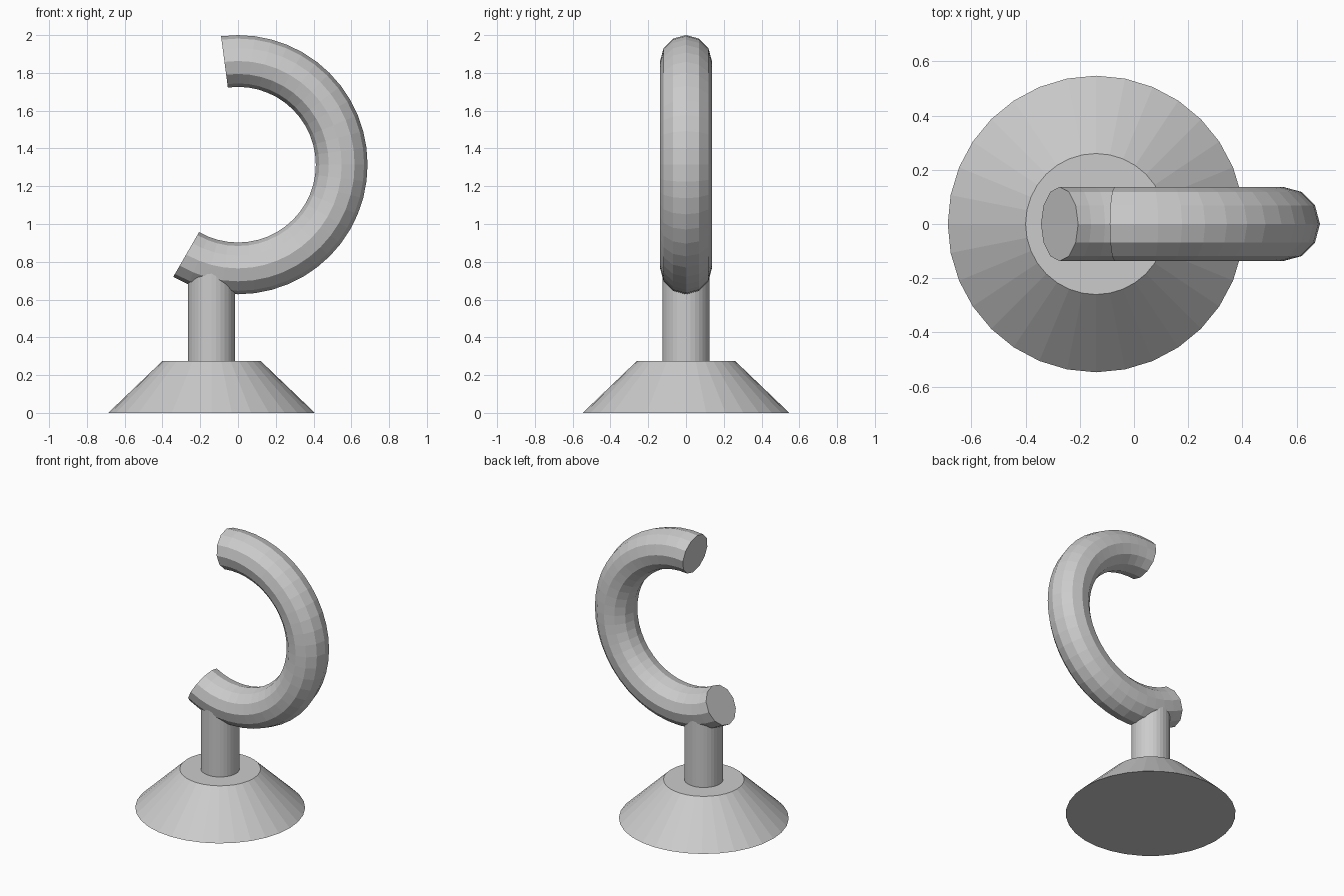
import bpy, bmesh
from math import radians, cos, sin, pi

cube = bpy.data.objects.get("Cube")
if cube:
    bpy.data.objects.remove(cube, do_unlink=True)

grey = bpy.data.materials.new("plain grey")
grey.use_nodes = True
colour = (0.6, 0.6, 0.6, 1)
grey.diffuse_color = colour
grey.node_tree.nodes["Principled BSDF"].inputs["Base Color"].default_value = colour

STAND_X = -0.14


def add_object(name, bm):
    bmesh.ops.recalc_face_normals(bm, faces=bm.faces)
    mesh = bpy.data.meshes.new(name)
    bm.to_mesh(mesh)
    bm.free()
    mesh.materials.append(grey)
    obj = bpy.data.objects.new(name, mesh)
    bpy.context.collection.objects.link(obj)
    return obj


def add_frustum(name, r_low, r_high, z_low, z_high, sides=32):
    bm = bmesh.new()
    bmesh.ops.create_cone(bm, cap_ends=True, segments=sides, radius1=r_low,
                          radius2=r_high, depth=z_high - z_low)
    bmesh.ops.translate(bm, verts=bm.verts,
                        vec=(STAND_X, 0, (z_low + z_high) / 2))
    return add_object(name, bm)


def add_hook(name, centre_z, major, minor, start, end, steps, sides=12):
    """Open ring in the XZ plane with flat capped ends."""
    bm = bmesh.new()
    rings = []
    for i in range(steps + 1):
        a = radians(start + (end - start) * i / steps)
        ring = []
        for j in range(sides):
            t = 2 * pi * j / sides
            r = major + minor * cos(t)
            ring.append(bm.verts.new((r * cos(a), minor * sin(t),
                                      centre_z + r * sin(a))))
        rings.append(ring)
    for a, b in zip(rings, rings[1:]):
        for j in range(sides):
            k = (j + 1) % sides
            bm.faces.new((a[j], a[k], b[k], b[j]))
    bm.faces.new(rings[0])
    bm.faces.new(rings[-1])
    return add_object(name, bm)


# Flared foot, upright post and open curved hook
add_frustum("base", 0.547, 0.26, 0, 0.275)
add_frustum("post", 0.125, 0.125, 0.27, 0.76)
add_hook("hook", 1.314, 0.549, 0.137, -120, 97.5, 29)
